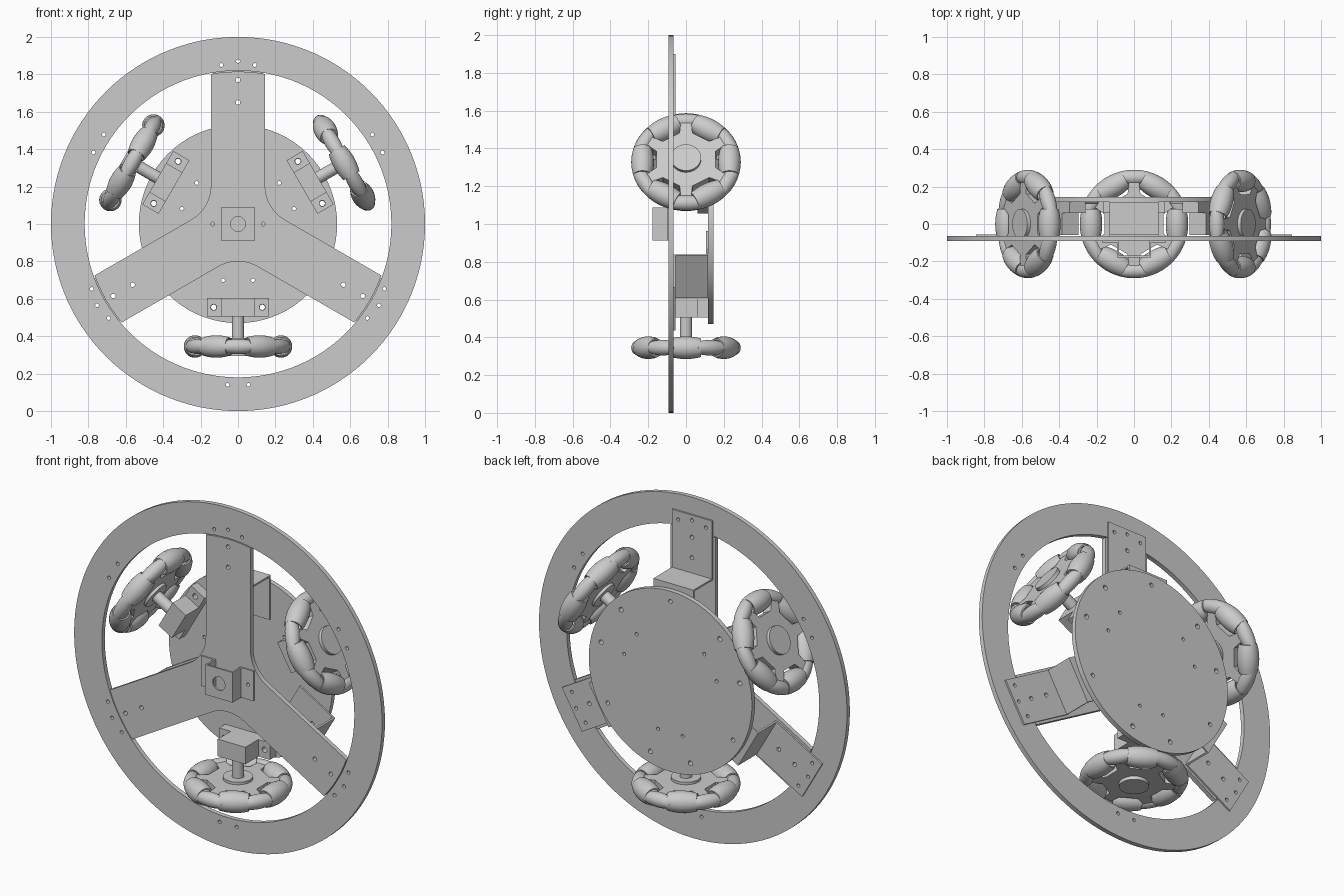
import bpy, bmesh
from math import sin, cos, pi, radians, sqrt
from mathutils import Matrix

if "Cube" in bpy.data.objects:
    bpy.data.objects.remove(bpy.data.objects["Cube"])

CENTRE = Matrix.Translation((0, 0, 1))
UPRIGHT = Matrix.Rotation(pi / 2, 4, 'X')      # sheet drawn in x,z with thickness in y


def turn(deg):
    """Rotate clockwise (seen from the front) about the model centre."""
    return CENTRE @ Matrix.Rotation(radians(deg), 4, 'Y')


def polar(r, deg):
    return (r * sin(radians(deg)), r * cos(radians(deg)))


def arc(r, a0, a1, n):
    return [polar(r, a0 + (a1 - a0) * i / n) for i in range(n + 1)]


def rect(x0, x1, z0, z1):
    return [(x0, z0), (x1, z0), (x1, z1), (x0, z1)]


def finish(name, mesh, matrix):
    mesh.transform(matrix)
    mesh.shade_smooth()
    mesh.set_sharp_from_angle(angle=radians(32))
    ob = bpy.data.objects.new(name, mesh)
    bpy.context.collection.objects.link(ob)
    return ob


def sheet(name, outline, lo, hi, matrix, holes=(), upright=True):
    """Flat part from an outline and round holes (x, z, radius), lo..hi thick."""
    cu = bpy.data.curves.new(name, 'CURVE')
    cu.dimensions, cu.fill_mode, cu.extrude = '2D', 'BOTH', (hi - lo) / 2
    loops = [outline]
    for x, z, r in holes:
        loops.append([(x + p[0], z + p[1]) for p in arc(r, 0, 360, 20)[:-1]])
    for pts in loops:
        sp = cu.splines.new('POLY')
        sp.points.add(len(pts) - 1)
        for p, co in zip(sp.points, pts):
            p.co = (co[0], co[1], 0, 1)
        sp.use_cyclic_u = True
    tmp = bpy.data.objects.new(name + "_tmp", cu)
    bpy.context.collection.objects.link(tmp)
    deps = bpy.context.evaluated_depsgraph_get()
    mesh = bpy.data.meshes.new_from_object(tmp.evaluated_get(deps))
    bpy.data.objects.remove(tmp)
    mid = (lo + hi) / 2
    if upright:
        local = Matrix.Translation((0, mid, 0)) @ UPRIGHT
    else:
        local = Matrix.Translation((0, 0, mid))
    return finish(name, mesh, matrix @ local)


def lathe(name, profile, matrix, n=32, closed=False):
    """Revolve (radius, height) points about local z."""
    bm = bmesh.new()
    rings = [[bm.verts.new((r * cos(2 * pi * i / n), r * sin(2 * pi * i / n), z))
              for i in range(n)] for r, z in profile]
    pairs = list(zip(rings, rings[1:]))
    if closed:
        pairs.append((rings[-1], rings[0]))
    for a, b in pairs:
        for i in range(n):
            j = (i + 1) % n
            bm.faces.new((a[i], a[j], b[j], b[i]))
    if not closed:
        bm.faces.new(rings[0])
        bm.faces.new(rings[-1])
    bmesh.ops.recalc_face_normals(bm, faces=bm.faces)
    mesh = bpy.data.meshes.new(name)
    bm.to_mesh(mesh)
    bm.free()
    return finish(name, mesh, matrix)


ARMS, MOTORS = (0, 120, 240), (60, 180, 300)
RIM_HOLES = [(0, .87, .01), (-.09, .85, .01), (.09, .85, .01)]
ARM_HOLES = [(0, .77, .012), (0, .65, .012)]

# Outer ring, in three segments that meet behind the wheels
for a in ARMS:
    seam = [(*polar(.862, s), .01) for s in (-56.3, 56.3)]
    sheet("ring_segment", arc(1, -60, 60, 40) + arc(.82, 60, -60, 40),
          -.092, -.065, turn(a), RIM_HOLES + seam)

# Three-armed front plate with rounded inner corners
HALF, FILLET = .145, .21
corner = HALF / cos(pi / 6) + FILLET / sin(pi / 3)
outline, holes = [], [(-.135, 0, .01), (.135, 0, .01)]
for a in ARMS:
    outline += arc(.815, a - 10.25, a + 10.25, 6)
    c = polar(corner, a + 60)
    for i in range(13):
        d = polar(FILLET, a + 90 - 5 * i)
        outline.append((c[0] - d[0], c[1] - d[1]))
    for _, r, size in ARM_HOLES:
        holes.append((*polar(r, a), size))
sheet("front_plate", outline, -.092, -.065, CENTRE, holes)

# Round rear plate
holes = []
for a in MOTORS:
    for r, t, size in ((.445, .13, .014), (.30, .08, .01)):
        for s in (-t, t):
            u, v = polar(r, a), polar(s, a + 90)
            holes.append((u[0] + v[0], u[1] + v[1], size))
for a in ARMS:
    holes.append((*polar(.47, a), .012))
sheet("rear_plate", arc(.53, 0, 360, 72)[:-1], .117, .145, CENTRE, holes)

# Stepped brackets joining ring, front plate and rear plate
for a in ARMS:
    m = turn(a)
    sheet("bracket_outer_flange", rect(-.13, .13, .55, .9), -.065, -.055, m,
          RIM_HOLES + ARM_HOLES)
    sheet("bracket_shelf", rect(-.13, .13, .55, .56), -.055, .117, m)
    sheet("bracket_inner_flange", rect(-.13, .13, .30, .55), .107, .117, m,
          [(0, .47, .012)])

# Hat-shaped sensor bracket in the middle of the front
sheet("centre_bracket_face", rect(-.09, .09, -.088, .088), -.178, -.168, CENTRE,
      [(0, 0, .04)])
for s in (-1, 1):
    x0, x1 = sorted((s * .08, s * .09))
    sheet("centre_bracket_side", rect(x0, x1, -.088, .088), -.168, -.092, CENTRE)
    x0, x1 = sorted((s * .09, s * .17))
    sheet("centre_bracket_flange", rect(x0, x1, -.088, .088), -.1, -.092, CENTRE,
          [(s * .135, 0, .01)])


# Rollers: barrels whose sides follow the rolling circle
def barrel(dist, half, n=8):
    ts = [-half + 2 * half * i / n for i in range(n + 1)]
    return [(sqrt(.29 ** 2 - t * t) - dist, t) for t in ts]


big = barrel(.23, .08)
big += [(r - .007, t) for r, t in reversed(big)]
small = barrel(.249, .085)

# Notched wheel hub outline
hub = []
for k in range(6):
    hub += [polar(.165, 60 * k + s) for s in (-18, 18)]
    hub += [polar(.225, 60 * k + s) for s in (23, 30, 37)]

# Motor mounts, shafts and roller wheels
for a in MOTORS:
    m = turn(a)
    sheet("mount_block", rect(-.09, .09, .395, .495), -.06, .117, m)
    for s in (-1, 1):
        x0, x1 = sorted((s * .09, s * .165))
        sheet("mount_ear", rect(x0, x1, .395, .495), .06, .117, m,
              [(s * .13, .445, .016)])
    lathe("wheel_shaft", [(.033, .49), (.033, .66)], m, 24)
    phase = 0 if a == 60 else 90
    w = m @ Matrix.Translation((0, 0, .655)) @ Matrix.Rotation(radians(phase), 4, 'Z')
    sheet("wheel_hub", hub, -.03, .03, w, upright=False)
    lathe("wheel_boss", [(.08, -.045), (.08, .05)], w)
    for k in range(6):
        for name, prof, dist, off, closed in (("large_roller", big, .23, 0, True),
                                              ("small_roller", small, .249, 30, False)):
            rm = (w @ Matrix.Rotation(radians(60 * k + off), 4, 'Z')
                  @ Matrix.Translation((0, dist, 0)) @ Matrix.Rotation(pi / 2, 4, 'Y'))
            lathe(name, prof, rm, 28, closed)
